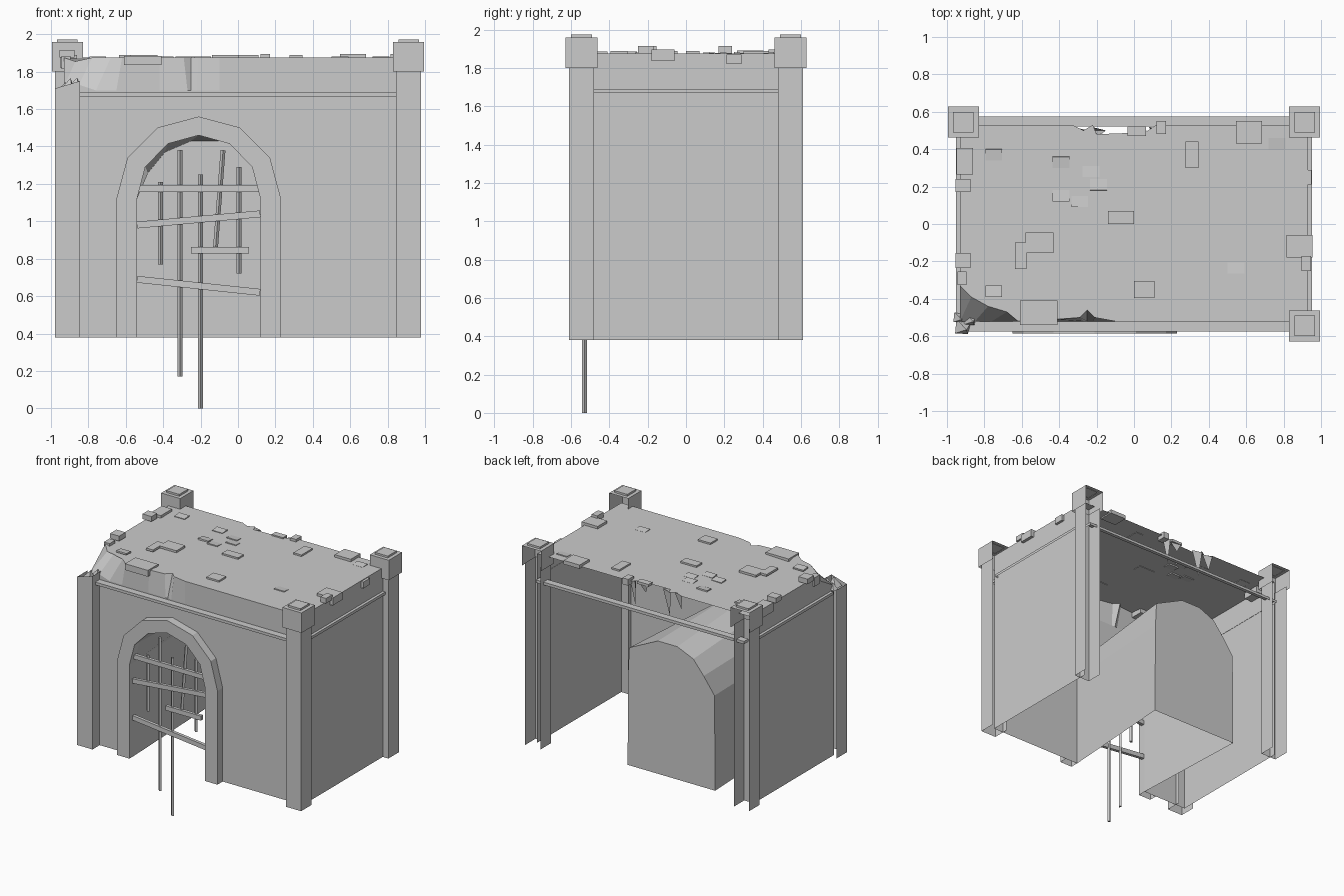
import bpy, bmesh, math, random
from mathutils import Vector, Matrix

random.seed(4)
cube = bpy.data.objects.get("Cube")
if cube:
    bpy.data.objects.remove(cube, do_unlink=True)

stone = bpy.data.materials.new("grey stone")
stone.use_nodes = True
GREY = (0.6, 0.6, 0.6, 1)
stone.diffuse_color = GREY
stone.node_tree.nodes["Principled BSDF"].inputs["Base Color"].default_value = GREY

FLOOR, TOP = 0.38, 1.875
WX, WY = 0.93, 0.52
BACK, FRONT, UP, DOWN = (0, 1, 0), (0, -1, 0), (0, 0, 1), (0, 0, -1)


def mesh_object(name, verts, faces):
    me = bpy.data.meshes.new(name)
    me.from_pydata(verts, [], faces)
    me.materials.append(stone)
    ob = bpy.data.objects.new(name, me)
    bpy.context.collection.objects.link(ob)
    return ob


def polygon(name, pts):
    return mesh_object(name, pts, [list(range(len(pts)))])


def strip(name, a, b):
    """Quads between two point rows of equal length."""
    n = len(a)
    return mesh_object(name, a + b, [(i, i + 1, n + i + 1, n + i) for i in range(n - 1)])


def box(name, lo, hi, skip=(), turn=None):
    """Box between two corners; skip lists outward directions left open."""
    lo, hi = Vector(lo), Vector(hi)
    bm = bmesh.new()
    bmesh.ops.create_cube(bm, size=1)
    bmesh.ops.scale(bm, verts=bm.verts, vec=hi - lo)
    bm.normal_update()
    gone = [f for f in bm.faces if any(f.normal.dot(Vector(s)) > 0.9 for s in skip)]
    bmesh.ops.delete(bm, geom=gone, context='FACES')
    if turn:
        bmesh.ops.rotate(bm, verts=bm.verts, matrix=turn)
    bmesh.ops.translate(bm, verts=bm.verts, vec=(lo + hi) / 2)
    ob = mesh_object(name, [], [])
    bm.to_mesh(ob.data)
    bm.free()
    return ob


def rod(name, a, b, r):
    """Square rod set edge-on between two points."""
    a, b = Vector(a), Vector(b)
    bm = bmesh.new()
    rot = (b - a).to_track_quat('Z', 'Y').to_matrix().to_4x4()
    bmesh.ops.create_cone(bm, cap_ends=True, segments=4, radius1=r, radius2=r,
                          depth=(b - a).length, matrix=Matrix.Translation((a + b) / 2) @ rot)
    ob = mesh_object(name, [], [])
    bm.to_mesh(ob.data)
    bm.free()


def arch(half, spring, rise, y, cx=-0.21):
    """Arch line from the left foot over the crown to the right foot."""
    pts = [(cx - half, y, FLOOR)]
    for i in range(7):
        t = math.pi * (1 - i / 6)
        pts.append((cx + half * math.cos(t), y, spring + rise * math.sin(t)))
    return pts + [(cx + half, y, FLOOR)]


# buckled parapet: broken roof edge above, wall edge below
roof_edge = [(-WX, -0.33, TOP), (-0.87, -0.39, TOP - 0.02), (-0.78, -0.44, TOP),
             (-0.68, -0.47, TOP), (-0.62, -WY, TOP), (-0.42, -0.51, TOP), (-0.29, -0.50, TOP),
             (-0.25, -0.46, TOP), (-0.21, -0.50, TOP), (-0.10, -WY, TOP)]
wall_edge = [(-WX, -0.35, 1.82), (-WX, -WY, 1.72), (-0.85, -WY, 1.73)]
wall_edge += [(x, -WY, 1.70) for x in (-0.76, -0.65, -0.42, -0.27, -0.25, -0.22, -0.10)]
strip("buckled_parapet", roof_edge, wall_edge)

# front wall, cut by the archway
inner = arch(0.33, 1.12, 0.34, -WY)
polygon("front_wall", [(-WX, -WY, FLOOR)] + wall_edge[1:] + roof_edge[-1:]
        + [(WX, -WY, TOP), (WX, -WY, FLOOR)] + inner[::-1])

# side walls, open at the back
polygon("left_wall", [(WX, -WY, FLOOR), (WX, 0.53, FLOOR), (WX, 0.53, TOP), (WX, -WY, TOP)])
polygon("right_wall", [(-WX, 0.53, FLOOR), (-WX, -WY, FLOOR), wall_edge[1], wall_edge[0],
                       roof_edge[0], (-WX, 0.53, TOP)])

# roof with a chipped back edge
chips = [(0.12, 0.53), (0.06, 0.49), (-0.20, 0.48), (-0.22, 0.53), (-0.27, 0.50), (-0.33, 0.53)]
polygon("roof", roof_edge + [(WX, -WY, TOP), (WX, 0.53, TOP)]
        + [(x, y, TOP) for x, y in chips] + [(-WX, 0.53, TOP)])

# shards hanging from the chipped edge
for x, w, drop in [(0.11, 0.03, 0.20), (0.02, 0.05, 0.07), (-0.19, 0.04, 0.20), (-0.29, 0.04, 0.12)]:
    mesh_object("hanging_shard", [(x - w, 0.52, TOP), (x + w, 0.50, TOP), (x, 0.47, TOP),
                                  (x - 0.02, 0.50, TOP - drop)],
                [(0, 1, 3), (1, 2, 3), (2, 0, 3)])

# arch surround
rows = [arch(0.33, 1.12, 0.34, -WY), arch(0.33, 1.12, 0.34, -0.585),
        arch(0.44, 1.12, 0.44, -0.585), arch(0.44, 1.12, 0.44, -WY)]
for name, a, b in zip(("arch_reveal", "arch_face", "arch_rim"), rows, rows[1:]):
    strip(name, a, b)

# passage behind the arch, widening to a rough blocked end
end = [(x, 0.465, z) for x, z in [(-0.58, FLOOR), (-0.575, 1.13), (-0.48, 1.26), (-0.39, 1.37),
                                  (-0.25, 1.43), (-0.08, 1.43), (0.17, 1.31), (0.18, 1.12),
                                  (0.185, FLOOR)]]
strip("passage", inner, end)
polygon("passage_end", end)

# trim course around the walls, open towards the wall and below
for s in (-1, 1):
    box("long_trim", (-0.91, s * 0.548 - 0.027, 1.668), (0.91, s * 0.548 + 0.027, 1.69),
        (DOWN, (0, -s, 0)))
    box("side_trim", (s * 0.94 - 0.012, -0.48, 1.668), (s * 0.94 + 0.012, 0.48, 1.69),
        (DOWN, (-s, 0, 0)))

# corner pillars and caps: hollow, open underneath and at the back
for sx in (-1, 1):
    for sy in (-1, 1):
        x, y = sx * 0.912, sy * 0.545
        broken = sx < 0 and sy < 0
        pillar = box("broken_pillar" if broken else "pillar", (x - 0.067, y - 0.065, FLOOR),
                     (x + 0.067, y + 0.065, 1.72 if broken else 1.82), (UP, DOWN, BACK))
        if broken:
            for v in pillar.data.vertices:
                if v.co.z > 1:
                    v.co.z += 0.03 if v.co.x > x else -0.01
            continue
        box("cap", (x - 0.083, y - 0.083, 1.80), (x + 0.083, y + 0.083, 1.958), (DOWN, BACK))
        box("cap_plate", (x - 0.055, y - 0.055, 1.955), (x + 0.055, y + 0.055, 1.973), (DOWN,))

# rubble on the broken pillar
for x, y, z, r in [(-0.92, -0.55, 1.73, 0.05), (-0.88, -0.51, 1.74, 0.04),
                   (-0.75, -0.44, 1.83, 0.04), (-0.94, -0.50, 1.72, 0.035)]:
    base = [(x + r * math.cos(t), y + r * math.sin(t), z - r * 0.6) for t in (0.4, 2.2, 3.9, 5.4)]
    mesh_object("rubble", base + [(x + r * 0.5, y - r * 0.3, z + r * 0.7)],
                [(0, 1, 4), (1, 2, 4), (2, 3, 4), (3, 0, 4), (3, 2, 1, 0)])

# flat roof slabs: centre and size; the sunk ones only show an edge
for x, y, w, d in [(0.31, 0.37, 0.07, 0.14), (-0.07, 0.035, 0.14, 0.07), (0.055, -0.35, 0.11, 0.09),
                   (-0.505, -0.10, 0.15, 0.11), (-0.605, -0.17, 0.06, 0.14)]:
    box("roof_slab", (x - w / 2, y - d / 2, TOP - 0.004), (x + w / 2, y + d / 2, TOP + 0.013))
for x, y in [(0.545, -0.235), (0.765, 0.43), (-0.75, -0.36), (-0.75, 0.37), (-0.39, 0.33),
             (-0.23, 0.28), (-0.19, 0.21), (-0.29, 0.12), (-0.39, 0.15)]:
    tilt = Matrix.Rotation(random.choice((-0.1, 0.1)), 3, 'X')
    box("sunk_slab", (x - 0.045, y - 0.03, TOP - 0.008), (x + 0.045, y + 0.03, TOP + 0.004), turn=tilt)

# blocks along the roof edge
for x, y, z, w, d, h in [
        (-0.905, 0.335, 1.855, 0.09, 0.14, 0.07), (-0.915, 0.205, 1.895, 0.08, 0.07, 0.04),
        (-0.915, -0.195, 1.895, 0.08, 0.08, 0.04), (-0.92, -0.29, 1.85, 0.05, 0.07, 0.07),
        (0.615, 0.49, 1.88, 0.14, 0.12, 0.03), (0.145, 0.515, 1.87, 0.05, 0.07, 0.05),
        (0.015, 0.495, 1.875, 0.10, 0.05, 0.02), (0.885, -0.12, 1.865, 0.14, 0.12, 0.06),
        (0.92, -0.21, 1.895, 0.05, 0.08, 0.04), (0.935, 0.25, 1.845, 0.03, 0.08, 0.05),
        (-0.51, -0.475, 1.86, 0.20, 0.13, 0.05)]:
    box("edge_block", (x - w / 2, y - d / 2, z - h / 2), (x + w / 2, y + d / 2, z + h / 2))

# broken grate: upright rods and crossbars
for x0, z0, x1, z1 in [(-0.415, 0.77, -0.415, 1.21), (-0.31, 0.17, -0.31, 1.38),
                       (-0.20, 0, -0.20, 1.25), (-0.12, 0.86, -0.08, 1.38), (0.005, 0.72, 0.005, 1.29)]:
    rod("grate_rod", (x0, -0.53, z0), (x1, -0.53, z1), 0.013)
for x0, x1, z, rise in [(-0.54, 0.12, 1.175, 0), (-0.54, 0.12, 1.01, 0.06),
                        (-0.25, 0.06, 0.845, 0), (-0.54, 0.12, 0.655, -0.07)]:
    turn = Matrix.Rotation(-math.atan2(rise, x1 - x0), 3, 'Y')
    box("grate_crossbar", (x0, -0.55, z - 0.018), (x1, -0.525, z + 0.018), turn=turn)
